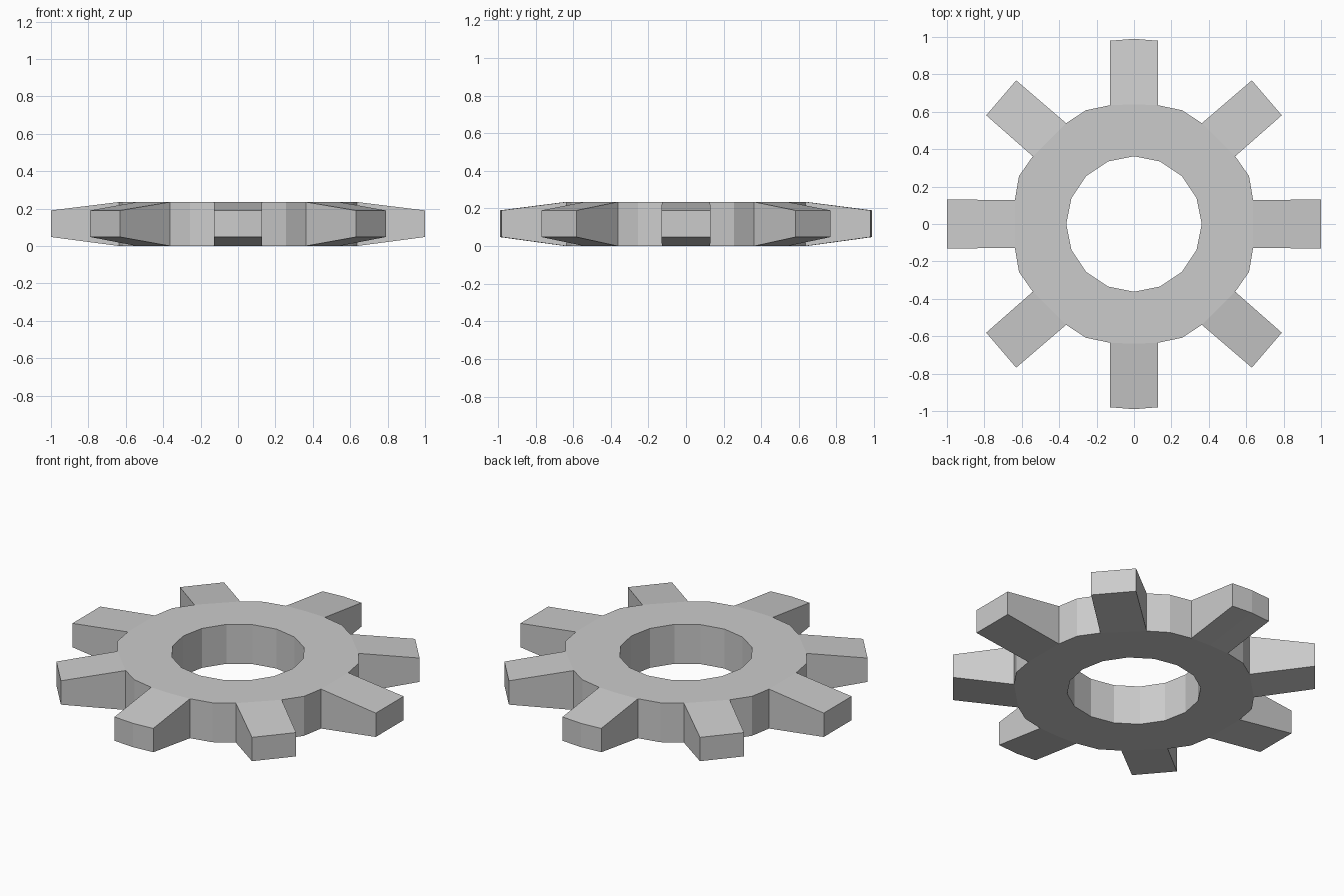
import bpy, bmesh
from math import sin, cos, pi

if "Cube" in bpy.data.objects:
    bpy.data.objects.remove(bpy.data.objects["Cube"])

H = 0.235             # hub thickness
TIP_Z = (0.048, 0.19)  # tooth tip thickness range

# Quarter outline, anticlockwise: (hub point, tooth tip point or None)
quarter = [((.637, .128), (1.0, .131)),
           ((.615, .256), None),
           ((.541, .362), (.79, .581)),
           ((.363, .539), (.63, .768)),
           ((.257, .608), None),
           ((.128, .635), (.128, .98))]
top_mid = ((0, .64), (0, .99))


def flip(points, sx, sy):
    return [((b[0] * sx, b[1] * sy), t and (t[0] * sx, t[1] * sy)) for b, t in points]


half = quarter + [top_mid] + flip(quarter[::-1], -1, 1)
outline = half + flip(half[::-1], 1, -1)

bm = bmesh.new()


def column(p, zs):
    return [bm.verts.new((p[0], p[1], z)) for z in zs]


hub = [column(b, (0, H)) for b, t in outline]
tips = [column(t, TIP_Z) if t else None for b, t in outline]
bore = [column((.362 * cos(i * pi / 8), .362 * sin(i * pi / 8)), (0, H)) for i in range(16)]

# Flat hub faces with the bore left open
for k in (0, 1):
    edges = [bm.edges.new((loop[i][k], loop[i - 1][k]))
             for loop in (hub, bore) for i in range(len(loop))]
    bmesh.ops.triangle_fill(bm, edges=edges, use_beauty=True)

# Bore wall
for i in range(16):
    a, b = bore[i - 1], bore[i]
    bm.faces.new((a[0], a[1], b[1], b[0]))

# Hub rim between teeth, and the tapered teeth
for i in range(len(hub)):
    a, b, ta, tb = hub[i - 1], hub[i], tips[i - 1], tips[i]
    if ta and tb:
        bm.faces.new((ta[0], tb[0], tb[1], ta[1]))
        bm.faces.new((a[1], ta[1], tb[1], b[1]))
        bm.faces.new((a[0], b[0], tb[0], ta[0]))
    else:
        bm.faces.new((a[0], b[0], b[1], a[1]))
        h, t = (a, ta) if ta else (b, tb)   # tooth flank beside this gap
        bm.faces.new((h[0], t[0], t[1], h[1]))

bmesh.ops.recalc_face_normals(bm, faces=bm.faces)
mesh = bpy.data.meshes.new("gear_wheel")
bm.to_mesh(mesh)
bm.free()
bpy.context.collection.objects.link(bpy.data.objects.new("gear_wheel", mesh))
